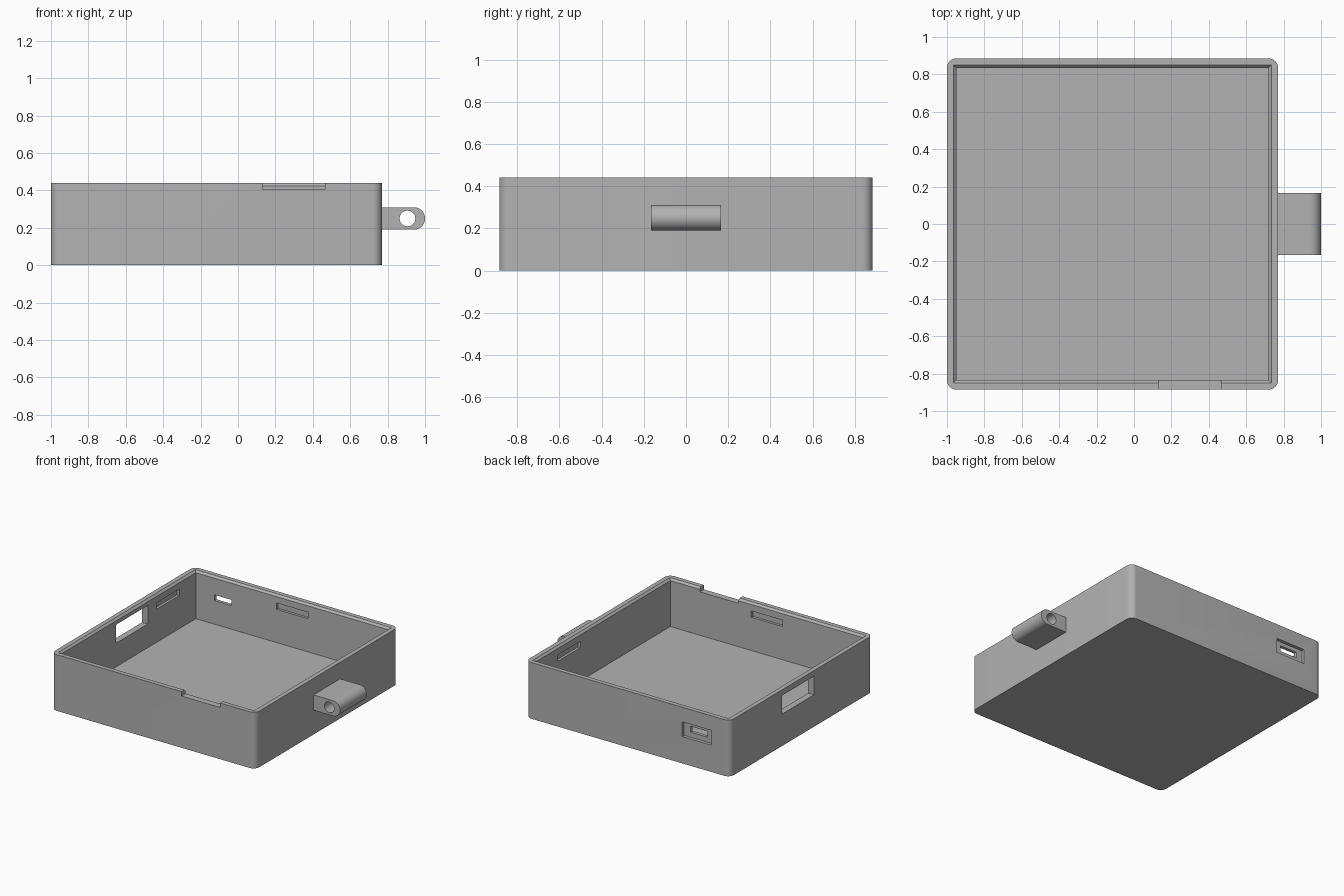
import bpy
import bmesh
import math

if "Cube" in bpy.data.objects:
    bpy.data.objects.remove(bpy.data.objects["Cube"], do_unlink=True)

# Overall case dimensions
X0, X1, Y, H = -1.0, 0.77, 0.885, 0.44
WALL, LIP, FLOOR = 0.05, 0.035, 0.065
CORNER = 0.05

grey = bpy.data.materials.new("plain grey")
grey.use_nodes = True
grey.diffuse_color = (0.45, 0.45, 0.45, 1)
grey.node_tree.nodes["Principled BSDF"].inputs["Base Color"].default_value = grey.diffuse_color


def finish(name, bm):
    bmesh.ops.recalc_face_normals(bm, faces=bm.faces)
    mesh = bpy.data.meshes.new(name)
    bm.to_mesh(mesh)
    bm.free()
    mesh.materials.append(grey)
    obj = bpy.data.objects.new(name, mesh)
    bpy.context.collection.objects.link(obj)
    return obj


def loft(name, rings):
    """Closed solid through rings that share a point count."""
    bm = bmesh.new()
    rows = [[bm.verts.new(p) for p in ring] for ring in rings]
    n = len(rows[0])
    for low, high in zip(rows, rows[1:]):
        for i in range(n):
            j = (i + 1) % n
            bm.faces.new((low[i], low[j], high[j], high[i]))
    bm.faces.new(rows[0])
    bm.faces.new(rows[-1])
    return finish(name, bm)


def rectangle(x0, x1, y0, y1, z):
    return [(x0, y0, z), (x1, y0, z), (x1, y1, z), (x0, y1, z)]


def box(name, xs, ys, zs):
    return loft(name, [rectangle(*xs, *ys, z) for z in zs])


def arc(cx, cy, r, start, end, steps):
    angles = [math.radians(start + (end - start) * i / steps) for i in range(steps + 1)]
    return [(cx + r * math.cos(a), cy + r * math.sin(a)) for a in angles]


def cut(target, cutter):
    cutter.hide_render = True
    mod = target.modifiers.new("cut", 'BOOLEAN')
    mod.operation, mod.solver, mod.object = 'DIFFERENCE', 'EXACT', cutter
    bpy.context.view_layer.objects.active = target
    bpy.ops.object.modifier_apply(modifier=mod.name)
    bpy.data.objects.remove(cutter, do_unlink=True)


def smooth(obj):
    bpy.ops.object.select_all(action='DESELECT')
    obj.select_set(True)
    bpy.context.view_layer.objects.active = obj
    bpy.ops.object.shade_smooth_by_angle(angle=math.radians(30))


# Case body with rounded upright corners
outline = []
for cx, cy, a in ((X1 - CORNER, Y - CORNER, 0), (X0 + CORNER, Y - CORNER, 90),
                  (X0 + CORNER, CORNER - Y, 180), (X1 - CORNER, CORNER - Y, 270)):
    outline += arc(cx, cy, CORNER, a, a + 90, 10)
case = loft("open_case", [[(x, y, z) for x, y in outline] for z in (0, H)])

# Inner cavity, flared at the rim
cut(case, loft("cavity", [rectangle(X0 + w, X1 - w, w - Y, Y - w, z) for z, w in
                          ((FLOOR, WALL), (H - 0.015, WALL), (H, LIP), (H + 0.1, LIP))]))

# Rim notch, side window, rear port with its outer pocket
cut(case, box("rim_notch", (0.13, 0.465), (-1, -0.8), (0.405, 0.6)))
cut(case, box("side_window", (-1.1, -0.9), (-0.155, 0.24), (0.25, 0.395)))
cut(case, box("port_pocket", (-0.84, -0.587), (Y - 0.025, 1), (0.21, 0.325)))
cut(case, box("port_slot", (-0.788, -0.641), (0.8, 1), (0.25, 0.295)))

# Shallow latch grooves inside the four walls
DEEP, GROOVE = 0.02, (0.325, 0.375)
inner = Y - WALL
for side in (-1, 1):
    ys = sorted((side * (inner - 0.05), side * (inner + DEEP)))
    cut(case, box("latch_groove", (-0.25, 0.02), ys, GROOVE))
cut(case, box("latch_groove", (X0 + WALL - DEEP, -0.9), (0.35, 0.63), GROOVE))
cut(case, box("latch_groove", (0.67, X1 - WALL + DEEP), (0.28, 0.555), GROOVE))
smooth(case)

# Strap lug with rounded end and through hole
R, LUG_Z, HALF = 0.06, 0.25, 0.165
profile = [(X1 - 0.01, LUG_Z - R)] + arc(1 - R, LUG_Z, R, -90, 90, 24) + [(X1 - 0.01, LUG_Z + R)]
lug = loft("strap_lug", [[(x, y, z) for x, z in profile] for y in (-HALF, HALF)])
hole = arc(0.906, LUG_Z, 0.042, 0, 360, 32)[:-1]
cut(lug, loft("lug_hole", [[(x, y, z) for x, z in hole] for y in (-0.3, 0.3)]))
smooth(lug)
